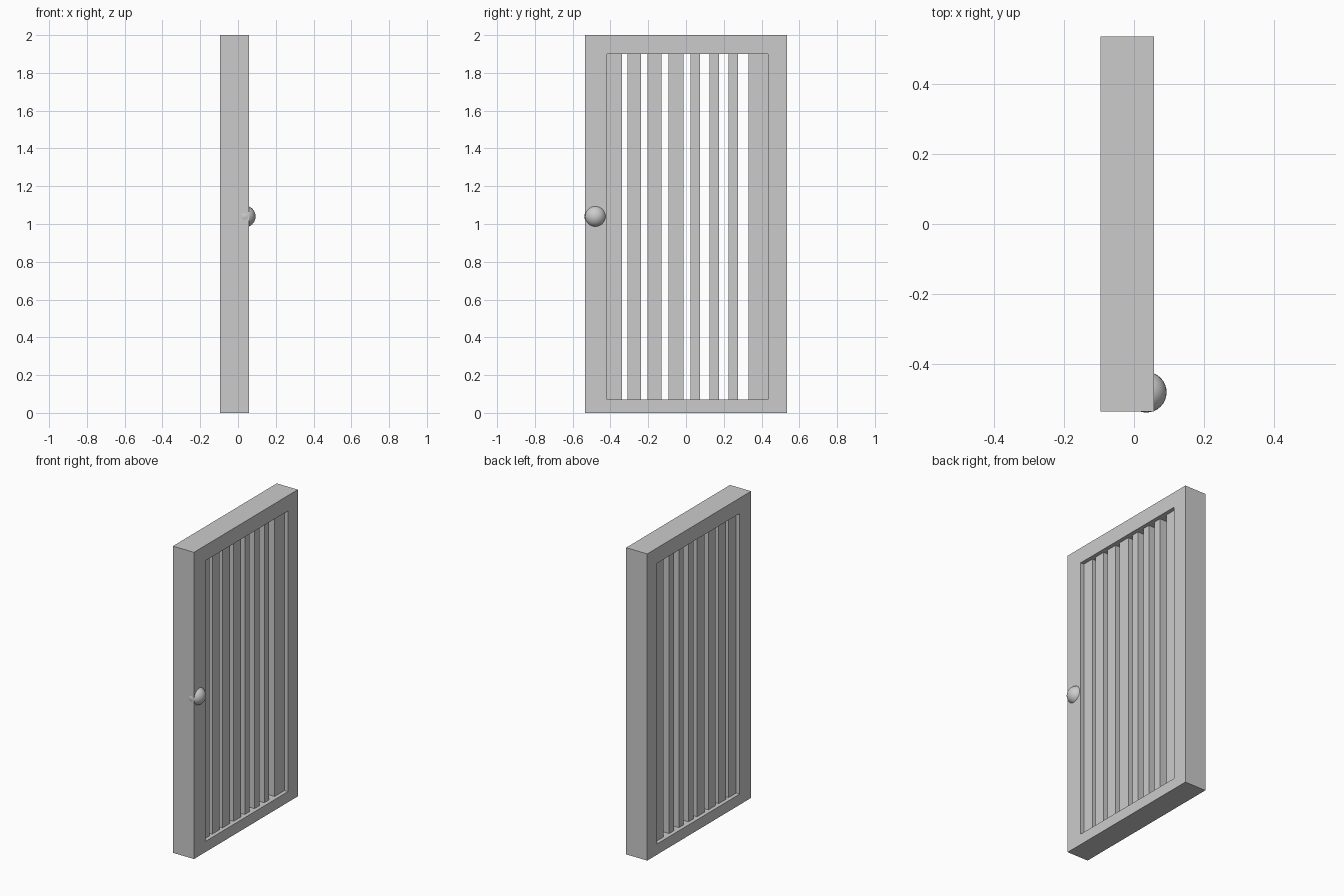
import bpy

if "Cube" in bpy.data.objects:
    bpy.data.objects.remove(bpy.data.objects["Cube"])

X0, X1 = -0.095, 0.057      # frame depth
Y0, Y1 = -0.535, 0.535      # frame width
OY0, OY1 = -0.417, 0.433    # opening width
OZ0, OZ1 = 0.07, 1.90       # opening height
RECESS = 0.025


def outline(y0, y1, z0, z1):
    return [(y0, z0), (y1, z0), (y1, z1), (y0, z1)]


# Door frame: one rectangular ring extruded in depth
verts = [(x, y, z) for x in (X0, X1)
         for loop in (outline(Y0, Y1, 0, 2), outline(OY0, OY1, OZ0, OZ1))
         for y, z in loop]
faces = []
for i in range(4):
    j = (i + 1) % 4
    faces += [(i, i + 4, j + 4, j),                  # back
              (i + 8, j + 8, j + 12, i + 12),        # front
              (i, j, j + 8, i + 8),                  # outer sides
              (i + 4, i + 12, j + 12, j + 4)]        # inner sides
mesh = bpy.data.meshes.new("door_frame")
mesh.from_pydata(verts, [], faces)
bpy.context.collection.objects.link(bpy.data.objects.new("door_frame", mesh))

# Vertical slats, recessed on both sides
slats = [(OY0, -0.34), (-0.31, -0.237), (-0.204, -0.13), (-0.092, -0.013),
         (0.024, 0.074), (0.124, 0.174), (0.225, 0.275), (0.332, OY1)]
sx0, sx1 = X0 + RECESS, X1 - RECESS
for n, (y0, y1) in enumerate(slats, 1):
    bpy.ops.mesh.primitive_cube_add(
        size=1, location=((sx0 + sx1) / 2, (y0 + y1) / 2, (OZ0 + OZ1) / 2))
    slat = bpy.context.object
    slat.name = f"slat_{n}"
    slat.scale = (sx1 - sx0, y1 - y0, OZ1 - OZ0)

# Round knob, half sunk in the frame
bpy.ops.mesh.primitive_uv_sphere_add(segments=32, ring_count=16, radius=0.058,
                                     location=(0.035, -0.48, 1.04))
bpy.context.object.name = "knob"
bpy.ops.object.shade_smooth()
